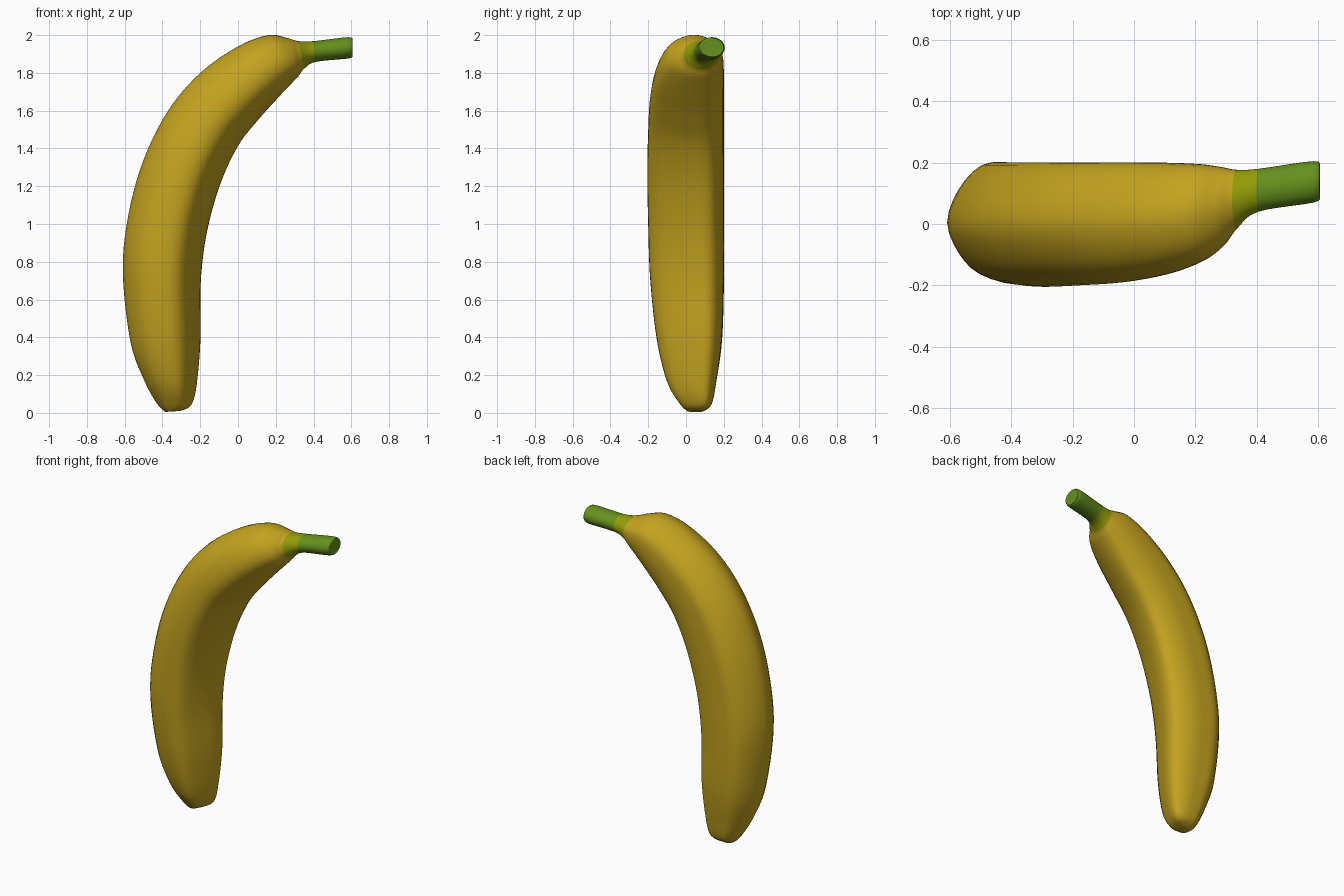
import bpy
import math
from mathutils import Vector

default_cube = bpy.data.objects.get("Cube")
if default_cube:
    bpy.data.objects.remove(default_cube, do_unlink=True)


def make_material(name, colour):
    material = bpy.data.materials.new(name)
    material.use_nodes = True
    material.diffuse_color = (*colour, 1)
    shader = material.node_tree.nodes["Principled BSDF"]
    shader.inputs["Base Color"].default_value = (*colour, 1)
    return material


def catmull_rom(before, start, end, after, factor):
    """Interpolate smoothly between start and end."""
    linear = (end - before) * factor
    square = (before * 2 - start * 5 + end * 4 - after) * factor ** 2
    cubic = (start * 3 - before - end * 3 + after) * factor ** 3
    return start + (linear + square + cubic) / 2


def smooth_closed(points, steps):
    """Round a closed outline into a denser smooth loop."""
    count = len(points)
    return [
        catmull_rom(*(points[(index + offset) % count] for offset in (-1, 0, 1, 2)), step / steps)
        for index in range(count)
        for step in range(steps)
    ]


def smooth_open(points, steps):
    """Fill in stations along an open path."""
    last = len(points) - 1
    dense = [
        catmull_rom(*(points[min(max(index + offset, 0), last)] for offset in (-1, 0, 1, 2)), step / steps)
        for index in range(last)
        for step in range(steps)
    ]
    return dense + [points[last]]


# Stations from tip to stem end: outer x, z, inner x, z, front y, back y
stations = [
    (-.385, .005, -.31, .01, .01, .09),
    (-.43, .05, -.25, .04, -.03, .135),
    (-.5, .18, -.22, .15, -.1, .16),
    (-.57, .38, -.2, .4, -.155, .19),
    (-.61, .75, -.2, .68, -.19, .2),
    (-.58, 1.05, -.17, .94, -.2, .2),
    (-.5, 1.34, -.1, 1.2, -.205, .2),
    (-.37, 1.6, 0, 1.41, -.2, .2),
    (-.2, 1.8, .11, 1.55, -.19, .2),
    (0, 1.94, .21, 1.66, -.162, .2),
    (.16, 2, .28, 1.735, -.12, .195),
    (.26, 1.985, .32, 1.78, -.07, .185),
    (.32, 1.968, .35, 1.82, -.015, .177),
    (.4, 1.968, .41, 1.858, .04, .18),
    (.585, 1.989, .588, 1.877, .07, .205),
    (.605, 1.97, .605, 1.895, .09, .185),
]
BAND_START, STEM_START = 12, 13
STEPS = 5

# Rounded five-sided fruit section: outer to inner, front to back
fruit_section = smooth_closed([Vector(point) for point in (
    (-1, 0), (-.82, -.5), (-.5, -.84), (.05, -1), (.48, -.85),
    (.8, -.25), (1, .35), (.93, .72), (.5, .95), (0, 1), (-.45, .96), (-.82, .55),
)], 3)
side_count = len(fruit_section)

# Sweep the section, turning it round towards the stem
rings = smooth_open([Vector(station) for station in stations], STEPS)
vertices = []
for ring_index, ring in enumerate(rings):
    outer_x, outer_z, inner_x, inner_z, front, back = ring
    outer = Vector((outer_x, 0, outer_z))
    inner = Vector((inner_x, 0, inner_z))
    roundness = min(max((ring_index / STEPS - 6) / 7, 0), 1)
    for point in fruit_section:
        across, depth = point.lerp(point.normalized(), roundness)
        vertex = (outer + inner) / 2 + (inner - outer) / 2 * across
        vertex.y = (front + back) / 2 + (back - front) / 2 * depth
        vertices.append(vertex)

faces = []
slots = []
for ring_index in range(len(rings) - 1):
    section = ring_index // STEPS
    slot = (section >= BAND_START) + (section >= STEM_START)
    for side in range(side_count):
        following = (side + 1) % side_count
        low = ring_index * side_count
        high = low + side_count
        faces.append((low + side, low + following, high + following, high + side))
        slots.append(slot)

# Close the blossom tip and the cut stem end
faces.append(tuple(reversed(range(side_count))))
slots.append(0)
faces.append(tuple(range(len(vertices) - side_count, len(vertices))))
slots.append(2)

mesh = bpy.data.meshes.new("banana")
mesh.from_pydata(vertices, [], faces)
for material in (
    make_material("ripe yellow", (.55, .365, .014)),
    make_material("lime neck", (.29, .33, .002)),
    make_material("stem green", (.13, .28, .012)),
):
    mesh.materials.append(material)
for polygon, slot in zip(mesh.polygons, slots):
    polygon.material_index = slot

banana = bpy.data.objects.new("banana", mesh)
bpy.context.collection.objects.link(banana)

# Consistent outward faces and smooth skin with crisp ends
bpy.context.view_layer.objects.active = banana
banana.select_set(True)
bpy.ops.object.mode_set(mode="EDIT")
bpy.ops.mesh.select_all(action="SELECT")
bpy.ops.mesh.normals_make_consistent(inside=False)
bpy.ops.object.mode_set(mode="OBJECT")
bpy.ops.object.shade_smooth_by_angle(angle=math.radians(50))
